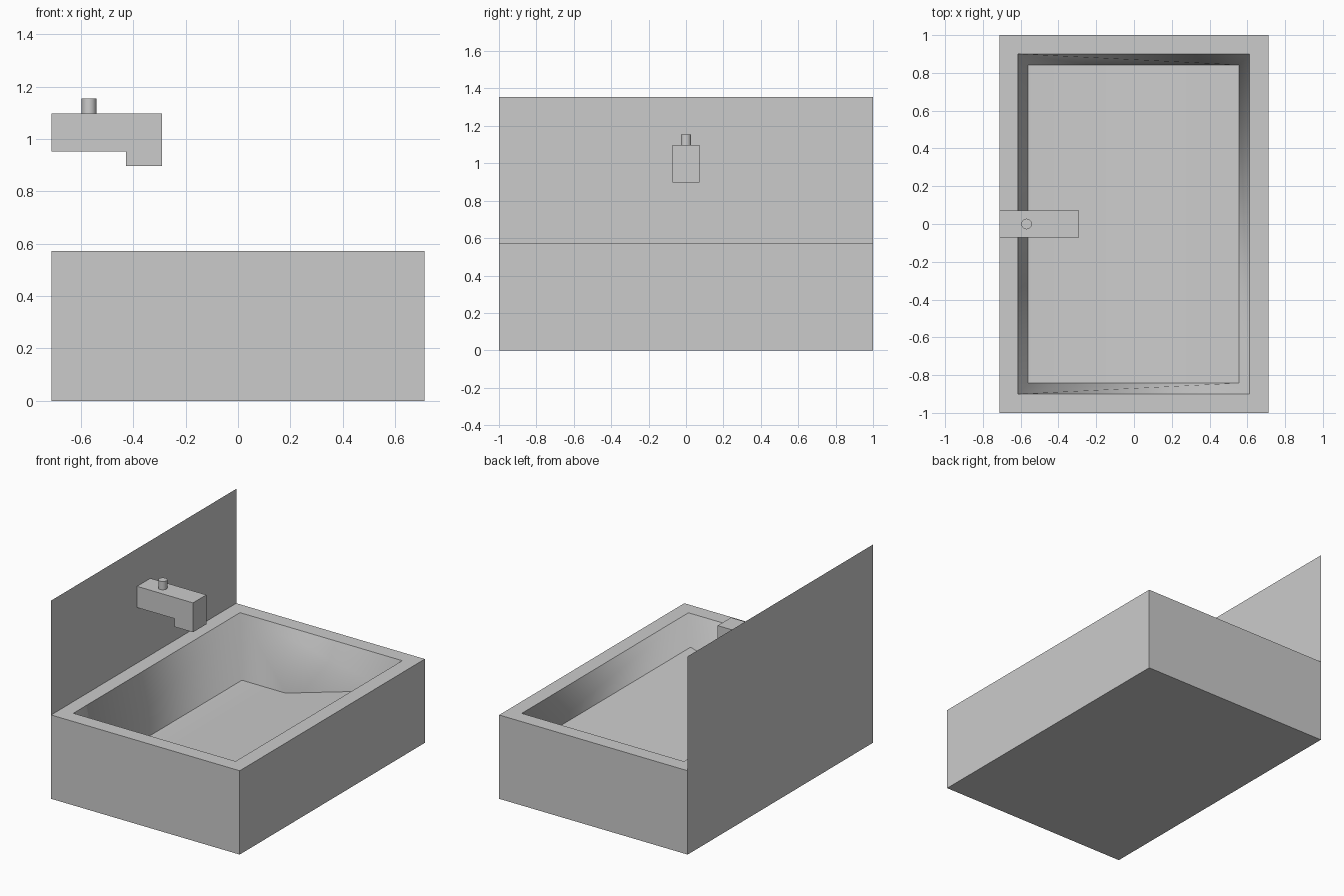
import bpy, bmesh

if "Cube" in bpy.data.objects:
    bpy.data.objects.remove(bpy.data.objects["Cube"])

HX, HY, TOP = 0.713, 1.0, 0.573


def make_object(name, bm):
    mesh = bpy.data.meshes.new(name)
    bm.to_mesh(mesh)
    bm.free()
    obj = bpy.data.objects.new(name, mesh)
    bpy.context.collection.objects.link(obj)
    return obj


def ring(bm, x0, x1, y0, y1, z):
    return [bm.verts.new((x, y, z)) for x, y in ((x0, y0), (x1, y0), (x1, y1), (x0, y1))]


def bridge(bm, a, b):
    return [bm.faces.new((a[i], a[(i + 1) % 4], b[(i + 1) % 4], b[i])) for i in range(4)]


# Tub body: outer block with a flat rim
bm = bmesh.new()
base = ring(bm, -HX, HX, -HY, HY, 0)
outer = ring(bm, -HX, HX, -HY, HY, TOP)
lip = ring(bm, -0.615, 0.612, -0.9, 0.9, TOP)
bm.faces.new(base[::-1])
bridge(bm, base, outer)
bridge(bm, outer, lip)

# Basin floor: level at the tap end, sloping up to the far end
rows = [[bm.verts.new((x, y, z)) for x, z in ((-0.56, 0.148), (-0.23, 0.148), (0.555, 0.375))]
        for y in (-0.842, 0.842)]
front, back = rows
floor = [bm.faces.new((front[i], front[i + 1], back[i + 1], back[i])) for i in range(2)]

# Basin walls: two quads for the ends, fans of triangles for the sides
walls = [bm.faces.new((lip[3], lip[0], front[0], back[0])),
         bm.faces.new((lip[1], lip[2], back[2], front[2]))]
for left, right, low in ((lip[0], lip[1], front), (lip[3], lip[2], back)):
    for tri in ((left, right, low[2]), (left, low[2], low[1]), (left, low[1], low[0])):
        walls.append(bm.faces.new(tri))

# Smooth walls and floor, with sharp edges where they meet rim and floor
for f in walls + floor:
    f.smooth = True
for f in walls:
    for e in f.edges:
        if any(g not in walls for g in e.link_faces):
            e.smooth = False
bmesh.ops.recalc_face_normals(bm, faces=bm.faces)
make_object("tub", bm)

# Splashback: thin sheet rising from the tap end
bm = bmesh.new()
bm.faces.new([bm.verts.new((-HX, y, z)) for y, z in
              ((-HY, TOP), (HY, TOP), (HY, 1.355), (-HY, 1.355))])
make_object("splashback", bm)

# Tap: L-shaped side profile extruded across y
bm = bmesh.new()
profile = [(-HX, 0.953), (-0.428, 0.953), (-0.428, 0.897), (-0.29, 0.897),
           (-0.29, 1.098), (-HX, 1.098)]
face = bm.faces.new([bm.verts.new((x, -0.072, z)) for x, z in profile])
new = bmesh.ops.extrude_face_region(bm, geom=[face])["geom"]
bmesh.ops.translate(bm, vec=(0, 0.144, 0),
                    verts=[g for g in new if isinstance(g, bmesh.types.BMVert)])
bmesh.ops.recalc_face_normals(bm, faces=bm.faces)
make_object("tap", bm)

# Tap knob
bpy.ops.mesh.primitive_cylinder_add(vertices=32, radius=0.028, depth=0.057,
                                    location=(-0.569, 0, 1.1265))
bpy.context.object.name = "tap_knob"
bpy.ops.object.shade_smooth_by_angle()
